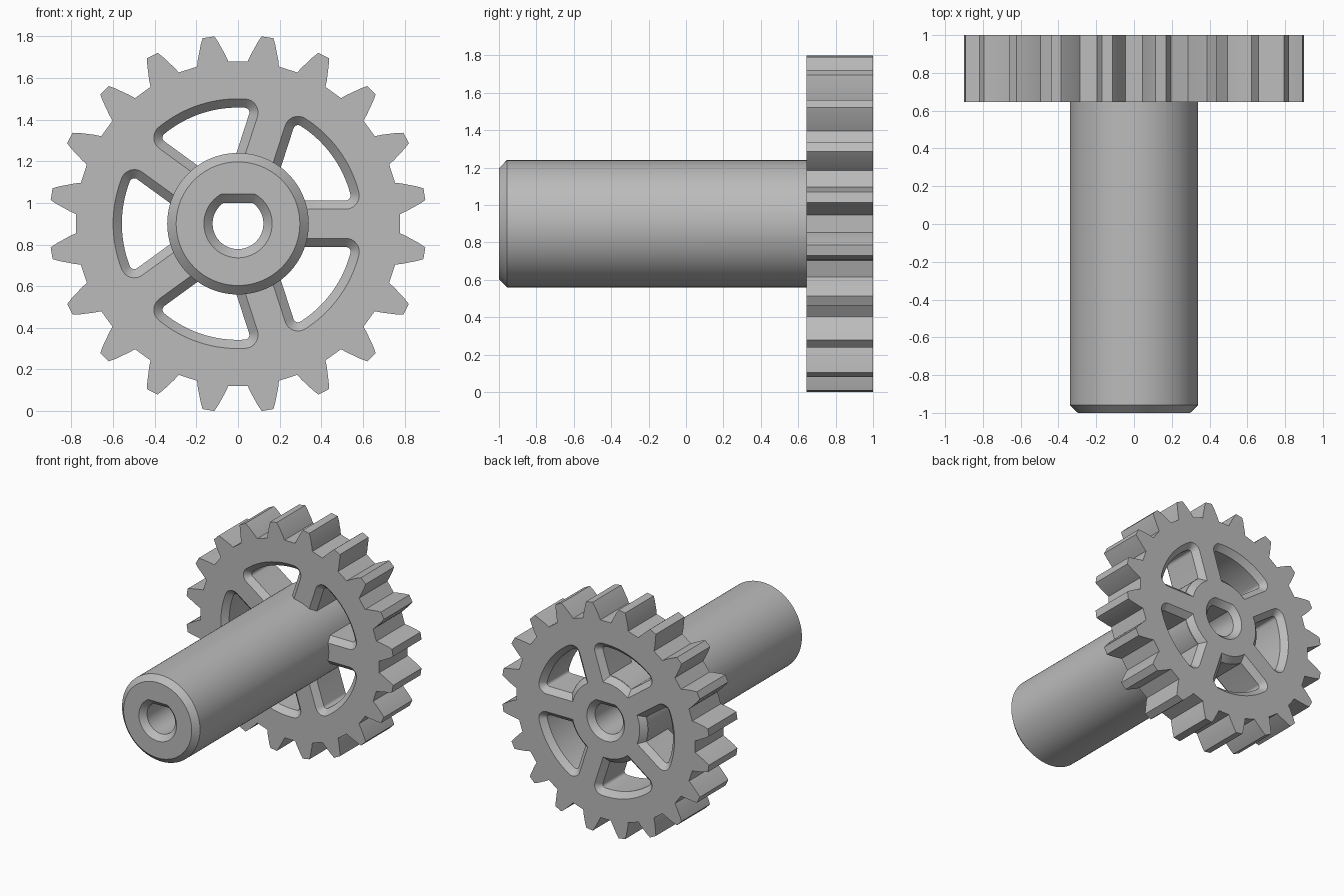
import bpy, bmesh
from math import sin, cos, atan2, asin, sqrt, pi, radians

if "Cube" in bpy.data.objects:
    bpy.data.objects.remove(bpy.data.objects["Cube"], do_unlink=True)

AXIS_Z = 0.9
FRONT, GEAR_FRONT, BACK = -1.0, 0.645, 1.0
CHAMFER, OVER = 0.042, 0.01
TEETH, SPOKES = 20, 5

steel = bpy.data.materials.new("plain_grey")
steel.use_nodes = True
steel.diffuse_color = (0.5, 0.5, 0.5, 1)
steel.node_tree.nodes["Principled BSDF"].inputs["Base Color"].default_value = (0.5, 0.5, 0.5, 1)


def loft(name, rings):
    """Closed solid through (y, outline) rings; outlines are polar (radius, angle)."""
    bm = bmesh.new()
    loops = [[bm.verts.new((r * cos(a), y, AXIS_Z + r * sin(a))) for r, a in outline]
             for y, outline in rings]
    n = len(loops[0])
    for low, high in zip(loops, loops[1:]):
        for i in range(n):
            j = (i + 1) % n
            bm.faces.new((low[i], low[j], high[j], high[i]))
    bm.faces.new(loops[0])
    bm.faces.new(loops[-1])
    bmesh.ops.recalc_face_normals(bm, faces=bm.faces)
    mesh = bpy.data.meshes.new(name)
    bm.to_mesh(mesh)
    bm.free()
    mesh.materials.append(steel)
    obj = bpy.data.objects.new(name, mesh)
    bpy.context.collection.objects.link(obj)
    return obj


def combine(target, other, operation):
    """Apply a boolean and discard the second solid."""
    mod = target.modifiers.new("combine", 'BOOLEAN')
    mod.operation, mod.solver, mod.object = operation, 'EXACT', other
    bpy.context.view_layer.objects.active = target
    bpy.ops.object.modifier_apply(modifier=mod.name)
    bpy.data.objects.remove(other, do_unlink=True)


def circle(radius, n=96):
    return [(radius, 2 * pi * i / n) for i in range(n)]


def tooth_outline():
    # half tooth: radius and angle from the tooth centre, root to tip
    flank = [(0.78, 5.6), (0.81, 4.8), (0.84, 3.85), (0.877, 2.8), (0.907, 1.8)]
    profile = [(r, -a) for r, a in flank] + [(r, a) for r, a in reversed(flank)]
    pitch = 360 / TEETH
    return [(r, radians(a + (k + 0.5) * pitch)) for k in range(TEETH) for r, a in profile]


def window_outline(grow, turn):
    # sector between two straight spokes, with rounded outer corners
    half, outer, inner, fillet = 0.112 - grow, 0.558 + grow, 0.338 - grow, 0.023 + grow
    cz = half + fillet
    cx = sqrt((outer - fillet) ** 2 - cz ** 2)
    mid, reach = pi / SPOKES, atan2(cz, cx)
    pts = []
    for i in range(9):
        a = -pi / 2 + (reach + pi / 2) * i / 8
        x, z = cx + fillet * cos(a), cz + fillet * sin(a)
        pts.append((sqrt(x * x + z * z), atan2(z, x)))
    pts += [(outer, reach + (mid - reach) * i / 8) for i in range(1, 8)]
    start = asin(half / inner)
    pts = [(inner, mid + (start - mid) * i / 8) for i in range(1, 9)] + pts
    mirrored = [(r, 2 * mid - a) for r, a in reversed(pts)]
    full = pts + [(outer, mid)] + mirrored + [(inner, mid)]
    return [(r, a + turn) for r, a in full]


def bore_outline(grow):
    # round hole with one flat on top
    radius, flat = 0.122 + grow, 0.1 + grow
    edge = asin(flat / radius)
    sweep = pi + 2 * edge
    return [(radius, pi - edge + sweep * i / 64) for i in range(65)]


def chamfered_cut(outline, front, back):
    wide = CHAMFER + OVER
    return [(front - OVER, outline(wide)), (front + CHAMFER, outline(0)),
            (back - CHAMFER, outline(0)), (back + OVER, outline(wide))]


# toothed wheel
teeth = tooth_outline()
gear = loft("gear_with_shaft", [(GEAR_FRONT, teeth), (BACK, teeth)])

# windows between the spokes
for k in range(SPOKES):
    turn = 2 * pi * k / SPOKES
    cut = loft("window_cutter", chamfered_cut(
        lambda grow: window_outline(grow, turn), GEAR_FRONT, BACK))
    combine(gear, cut, 'DIFFERENCE')

# long shaft with a chamfered front rim
shaft = loft("shaft", [(FRONT, circle(0.297)), (FRONT + CHAMFER, circle(0.34)),
                       (BACK - CHAMFER - 0.003, circle(0.34))])
combine(gear, shaft, 'UNION')

# keyed bore right through
bore = loft("bore_cutter", chamfered_cut(bore_outline, FRONT, BACK))
combine(gear, bore, 'DIFFERENCE')

bpy.ops.object.select_all(action='DESELECT')
gear.select_set(True)
bpy.context.view_layer.objects.active = gear
bpy.ops.object.shade_smooth_by_angle(angle=radians(25))
